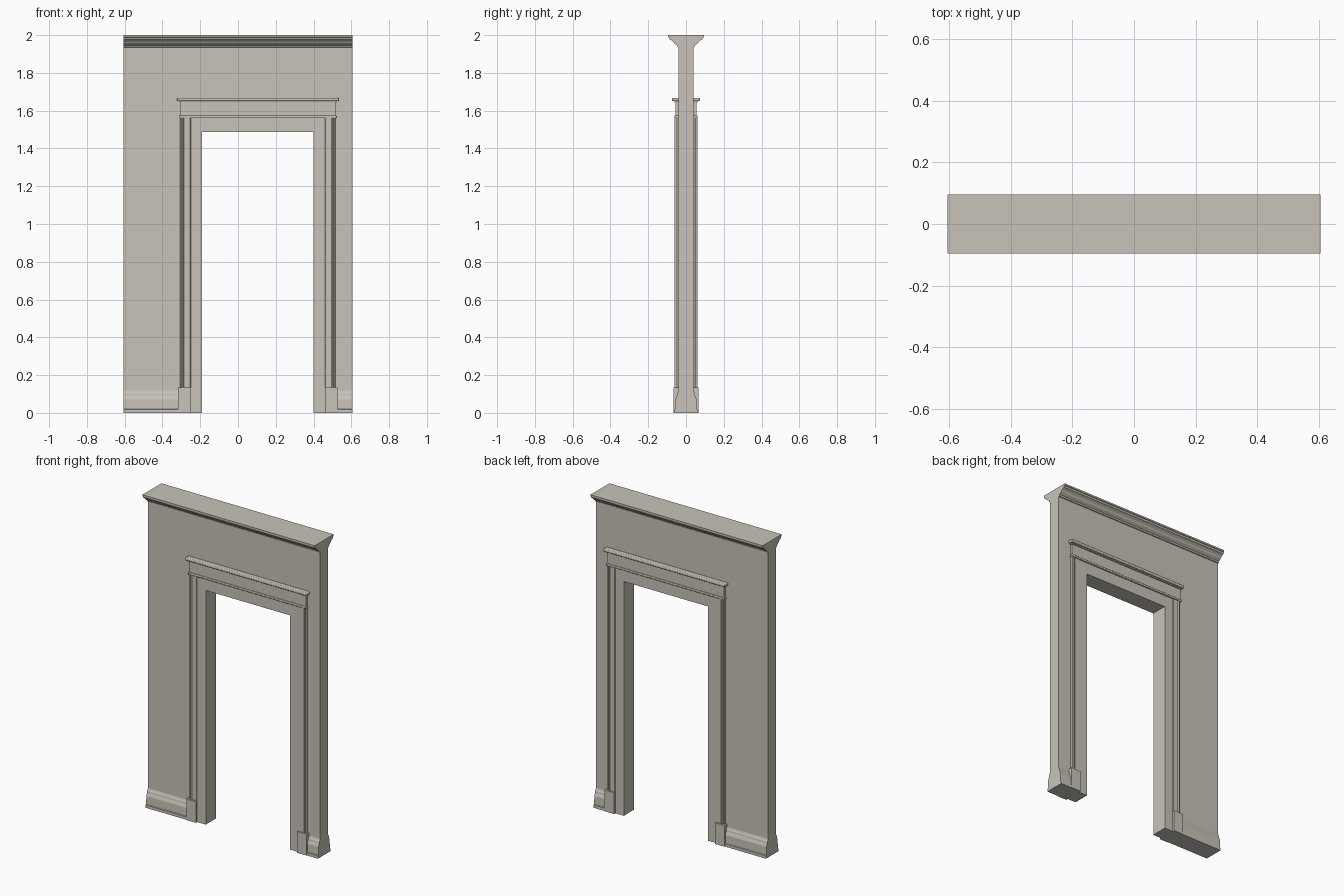
import bpy
import bmesh
from mathutils import Vector

cube = bpy.data.objects.get("Cube")
if cube:
    bpy.data.objects.remove(cube, do_unlink=True)

stone = bpy.data.materials.new("warm grey plaster")
stone.use_nodes = True
stone.diffuse_color = (0.58, 0.55, 0.48, 1)
stone.node_tree.nodes["Principled BSDF"].inputs["Base Color"].default_value = stone.diffuse_color

HALF = 0.605      # half width of the wall
MID = 0.105       # x centre of the doorway


def prism(name, points, axis, lo, hi):
    """Extrude a closed profile along an axis; points are the other two axes in order."""
    def place(p, d):
        return {"x": (d, p[0], p[1]), "y": (p[0], d, p[1]), "z": (p[0], p[1], d)}[axis]
    bm = bmesh.new()
    face = bm.faces.new([bm.verts.new(place(p, lo)) for p in points])
    out = bmesh.ops.extrude_face_region(bm, geom=[face])
    moved = [v for v in out["geom"] if isinstance(v, bmesh.types.BMVert)]
    shift = Vector(place((0, 0), hi - lo))
    bmesh.ops.translate(bm, verts=moved, vec=shift)
    bmesh.ops.recalc_face_normals(bm, faces=bm.faces)
    mesh = bpy.data.meshes.new(name)
    bm.to_mesh(mesh)
    bm.free()
    mesh.materials.append(stone)
    obj = bpy.data.objects.new(name, mesh)
    bpy.context.collection.objects.link(obj)
    return obj


def box(name, x0, x1, depth, z0, z1):
    return prism(name, [(x0, z0), (x1, z0), (x1, z1), (x0, z1)], "y", -depth, depth)


def two_sided(side):
    """Mirror a front-to-back half profile into a closed one."""
    return side + [(-y, z) for y, z in reversed(side)]


def arch(name, x0, x1, top, half_open, open_top, depth):
    """Slab with a doorway cut up from the floor."""
    a, b = MID - half_open, MID + half_open
    pts = [(x0, 0), (x0, top), (x1, top), (x1, 0),
           (b, 0), (b, open_top), (a, open_top), (a, 0)]
    return prism(name, pts, "y", -depth, depth)


# Wall and the flat lining of the doorway
arch("wall", -HALF, HALF, 1.99, 0.315, 1.51, 0.04)
arch("door_lining", MID - 0.4, MID + 0.4, 1.6, 0.295, 1.487, 0.052)

# Crown moulding, both faces
crown = [(0.04, 1.935), (0.045, 1.937), (0.048, 1.946), (0.055, 1.951), (0.063, 1.957),
         (0.069, 1.966), (0.078, 1.973), (0.087, 1.978), (0.091, 1.988),
         (0.095, 1.99), (0.095, 2.0)]
prism("crown_moulding", two_sided(crown), "x", -HALF, HALF)

# Baseboards either side of the doorway
base = [(0.062, 0), (0.062, 0.018), (0.057, 0.02), (0.056, 0.072), (0.052, 0.083),
        (0.049, 0.09), (0.047, 0.102), (0.043, 0.108), (0.04, 0.118)]
prism("right_baseboard", two_sided(base), "x", -HALF, MID - 0.4)
prism("left_baseboard", two_sided(base), "x", MID + 0.4, HALF)

# Door casings with a raised outer bead, standing on plinth blocks
casing = [(0.355, 0.052), (0.358, 0.055), (0.39, 0.055), (0.395, 0.06), (0.401, 0.06),
          (0.404, 0.053), (0.408, 0.053), (0.412, 0.048)]
section = casing + [(u, -y) for u, y in reversed(casing)]
for side, s in (("left", 1), ("right", -1)):
    prism(side + "_casing", [(MID + s * u, y) for u, y in section], "z", 0.1, 1.57)
    box(side + "_plinth_block", MID + s * 0.355, MID + s * 0.422, 0.065, 0, 0.135)

# Header: fillet, frieze, bed moulding and rounded cap
for name, half, depth, z0, z1 in (("header_fillet", 0.416, 0.062, 1.56, 1.574),
                                  ("header_frieze", 0.41, 0.055, 1.565, 1.65),
                                  ("header_bed_moulding", 0.416, 0.061, 1.643, 1.653),
                                  ("header_cap", 0.427, 0.073, 1.65, 1.668)):
    part = box(name, MID - half, MID + half, depth, z0, z1)
    if name in ("header_fillet", "header_cap"):
        bevel = part.modifiers.new("rounded_edge", "BEVEL")
        bevel.width = 0.3 * (z1 - z0)
        bevel.segments = 3
